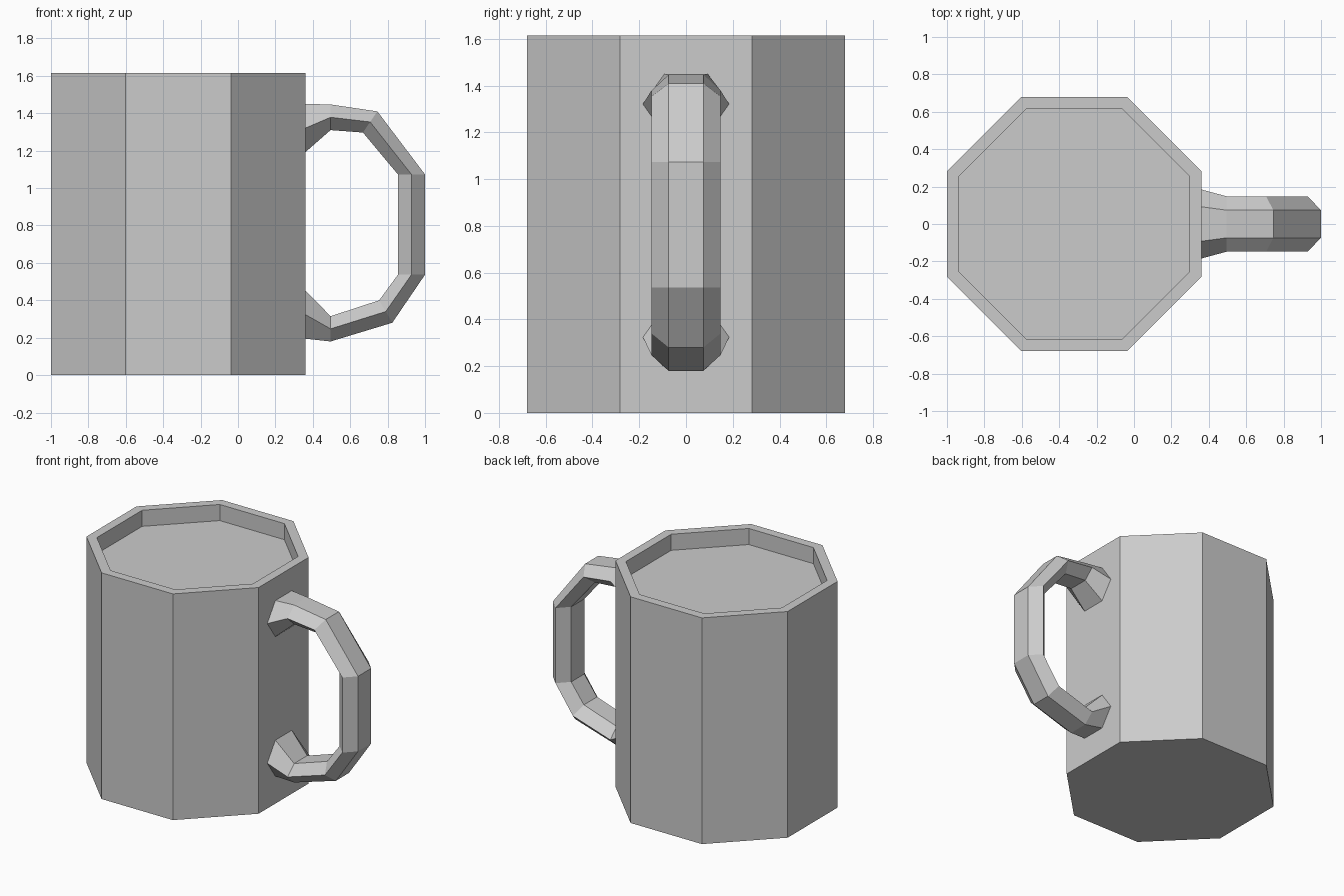
import bpy, bmesh
from math import pi, cos, sin

if "Cube" in bpy.data.objects:
    bpy.data.objects.remove(bpy.data.objects["Cube"])


def make_object(name, rings, cap_ends):
    """Skin a list of equal-length vertex rings into one flat-shaded object."""
    bm = bmesh.new()
    loops = [[bm.verts.new(co) for co in ring] for ring in rings]
    n = len(loops[0])
    for a, b in zip(loops, loops[1:]):
        for i in range(n):
            j = (i + 1) % n
            bm.faces.new((a[i], a[j], b[j], b[i]))
    if cap_ends:
        bm.faces.new(loops[0][::-1])
        bm.faces.new(loops[-1])
    bmesh.ops.recalc_face_normals(bm, faces=bm.faces)
    mesh = bpy.data.meshes.new(name)
    bm.to_mesh(mesh)
    bm.free()
    obj = bpy.data.objects.new(name, mesh)
    bpy.context.collection.objects.link(obj)
    return obj


def octagon(apothem, z):
    r = apothem / cos(pi / 8)
    return [(-0.32 + r * cos(pi / 8 + k * pi / 4),
             r * sin(pi / 8 + k * pi / 4), z) for k in range(8)]


def hexagon(outer, inner, half_width):
    """Handle section spanning two (x, z) points, widest halfway between."""
    (ox, oz), (ix, iz) = outer, inner
    mx, mz, w = (ox + ix) / 2, (oz + iz) / 2, half_width
    return [(ox, -w / 2, oz), (ox, w / 2, oz), (mx, w, mz),
            (ix, w / 2, iz), (ix, -w / 2, iz), (mx, -w, mz)]


# Mug body: outer wall, rim, and shallow recess down to the filled surface
mug_profile = [(0.68, 0), (0.68, 1.615), (0.616, 1.615), (0.616, 1.5)]
make_object("mug_body", [octagon(a, z) for a, z in mug_profile], True)

# Handle: hexagonal tube flaring where it meets the wall
handle_sections = [
    ((0.358, 1.45), (0.358, 1.19), 0.185),
    ((0.495, 1.447), (0.495, 1.31), 0.148),
    ((0.745, 1.41), (0.668, 1.297), 0.148),
    ((1.0, 1.073), (0.855, 1.073), 0.148),
    ((1.0, 0.537), (0.855, 0.537), 0.148),
    ((0.825, 0.28), (0.755, 0.40), 0.148),
    ((0.495, 0.18), (0.495, 0.315), 0.148),
    ((0.358, 0.195), (0.358, 0.455), 0.185),
]
make_object("handle", [hexagon(*s) for s in handle_sections], False)
